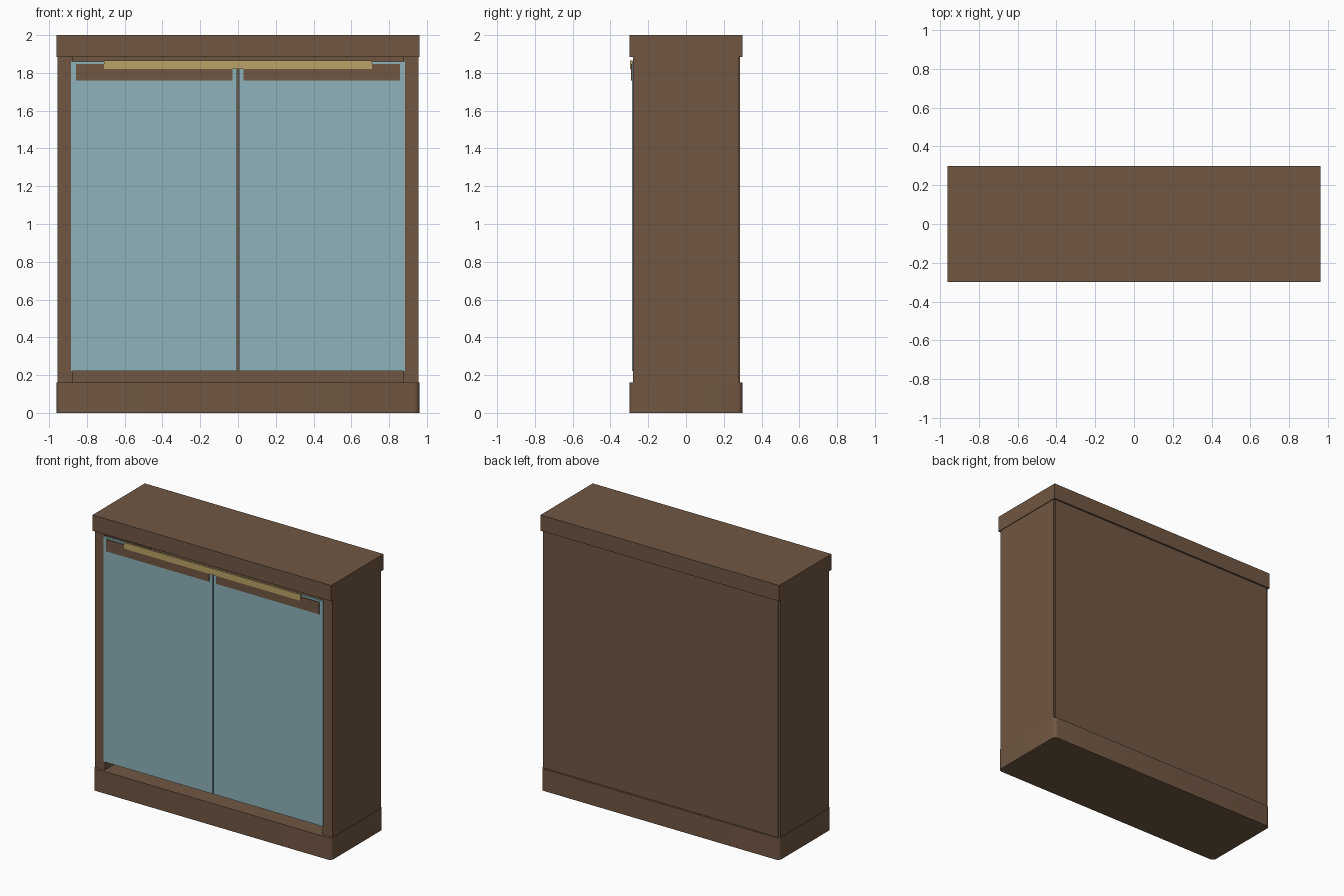
import bpy, bmesh

if "Cube" in bpy.data.objects:
    bpy.data.objects.remove(bpy.data.objects["Cube"])


def material(name, rgb):
    m = bpy.data.materials.new(name)
    m.diffuse_color = (*rgb, 1.0)
    m.use_nodes = True
    m.node_tree.nodes["Principled BSDF"].inputs["Base Color"].default_value = m.diffuse_color
    return m


wood = material("brown wood", (0.165, 0.096, 0.056))
glass = material("blue grey glass", (0.27, 0.45, 0.49))
brass = material("brass", (0.50, 0.37, 0.14))


def box(name, mat, x, y, z, corner=0.0):
    """Box from (min, max) ranges; corner rounds the vertical edges."""
    bm = bmesh.new()
    bmesh.ops.create_cube(bm, size=1.0)
    for v in bm.verts:
        v.co = [r[0] if c < 0 else r[1] for c, r in zip(v.co, (x, y, z))]
    if corner:
        upright = [e for e in bm.edges
                   if abs(e.verts[0].co.z - e.verts[1].co.z) > 1e-4]
        bmesh.ops.bevel(bm, geom=upright, offset=corner, segments=5,
                        profile=0.5, affect='EDGES')
    bmesh.ops.recalc_face_normals(bm, faces=bm.faces)
    mesh = bpy.data.meshes.new(name)
    bm.to_mesh(mesh)
    bm.free()
    mesh.materials.append(mat)
    ob = bpy.data.objects.new(name, mesh)
    bpy.context.collection.objects.link(ob)
    if corner:
        bpy.context.view_layer.objects.active = ob
        ob.select_set(True)
        bpy.ops.object.shade_smooth_by_angle(angle=0.6)
        ob.select_set(False)
    return ob


def pair(name, mat, x, y, z):
    """Right and left copies mirrored across x = 0."""
    box(name + "_right", mat, x, y, z)
    box(name + "_left", mat, (-x[1], -x[0]), y, z)


# Plinth with rounded corners, and square top slab
box("plinth", wood, (-0.96, 0.96), (-0.30, 0.30), (0.0, 0.16), corner=0.03)
box("top_slab", wood, (-0.96, 0.96), (-0.30, 0.30), (1.885, 2.0))

# Hollow carcass: side panels and back panel
pair("side_panel", wood, (0.875, 0.955), (-0.28, 0.28), (0.16, 1.885))
box("back_panel", wood, (-0.94, 0.94), (0.255, 0.287), (0.16, 1.885))

# Glass doors with a narrow gap in the middle
pair("glass_door", glass, (0.004, 0.883), (-0.286, -0.272), (0.222, 1.86))

# Handle rails and the brass strip across both doors
pair("handle_rail", wood, (0.028, 0.857), (-0.292, -0.284), (1.76, 1.847))
box("brass_strip", brass, (-0.71, 0.71), (-0.296, -0.282), (1.82, 1.865))
